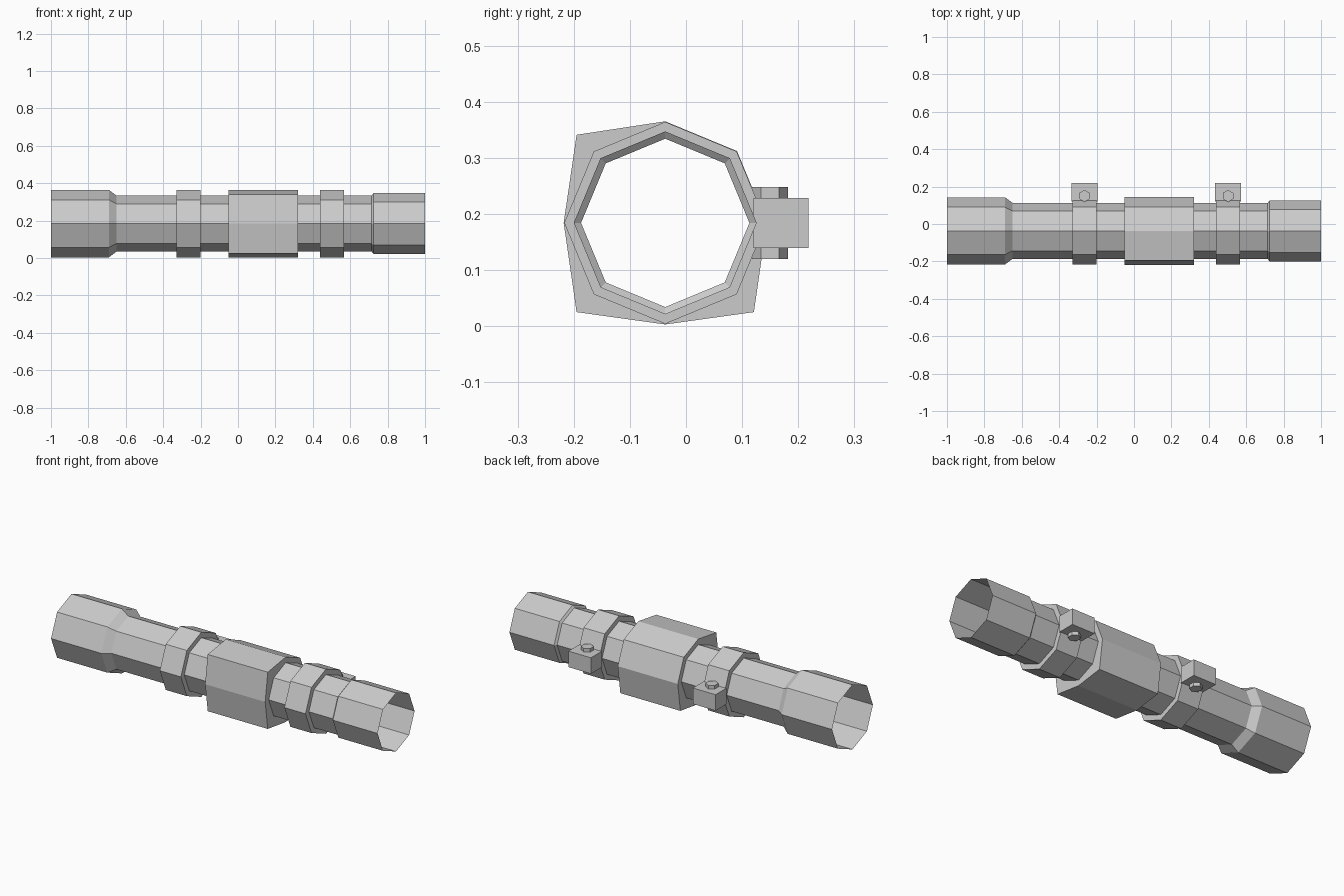
import bpy, bmesh
from math import sin, cos, tau

if "Cube" in bpy.data.objects:
    bpy.data.objects.remove(bpy.data.objects["Cube"])

CY, CZ = -0.037, 0.184  # tube axis


def octagon(r):
    return [(CY + r * cos(i * tau / 8), CZ + r * sin(i * tau / 8)) for i in range(8)]


def loft(name, stations):
    """Skin a list of (x, section) stations without end caps."""
    bm = bmesh.new()
    rings = [[bm.verts.new((x, y, z)) for y, z in sec] for x, sec in stations]
    for a, b in zip(rings, rings[1:]):
        n = len(a)
        for i in range(n):
            j = (i + 1) % n
            bm.faces.new((a[i], a[j], b[j], b[i]))
    # sections run counter-clockwise about +x, so flip to face outward
    return finish(name, bm)


def finish(name, bm):
    me = bpy.data.meshes.new(name)
    bm.to_mesh(me)
    bm.free()
    ob = bpy.data.objects.new(name, me)
    bpy.context.collection.objects.link(ob)
    return ob


def collar(name, x0, x1, section):
    inner = octagon(0.15)
    return loft(name, [(x0, inner), (x0, section), (x1, section), (x1, inner)])


# Open octagonal tube with flared front bell and stepped eyepiece
loft("scope_tube", [(x, octagon(r)) for x, r in (
    (-1, 0.18), (-0.69, 0.18), (-0.65, 0.15),
    (0.715, 0.15), (0.725, 0.163), (1, 0.163))])

# Central housing: octagon with three corners pulled out square
housing = octagon(0.181)
housing[3] = (-0.195, 0.341)
housing[5] = (-0.195, 0.025)
housing[7] = (0.121, 0.025)
collar("adjustment_housing", -0.05, 0.32, housing)

# Two mounting rings, each with a clamp block and a hex bolt
for label, x in (("front", -0.265), ("rear", 0.503)):
    collar(label + "_ring", x - 0.065, x + 0.065, octagon(0.18))

    bm = bmesh.new()
    bmesh.ops.create_cube(bm, size=1)
    bmesh.ops.scale(bm, vec=(0.14, 0.098, 0.089), verts=bm.verts)
    bmesh.ops.translate(bm, vec=(x, 0.169, 0.184), verts=bm.verts)
    finish(label + "_clamp_block", bm)

    bm = bmesh.new()
    hexagon = [bm.verts.new((x + 0.032 * sin(i * tau / 6), 0.15 + 0.032 * cos(i * tau / 6), 0.12))
               for i in range(6)]
    face = bm.faces.new(hexagon)
    top = bmesh.ops.extrude_face_region(bm, geom=[face], use_keep_orig=True)["geom"]
    bmesh.ops.translate(bm, vec=(0, 0, 0.128),
                        verts=[g for g in top if isinstance(g, bmesh.types.BMVert)])
    bmesh.ops.recalc_face_normals(bm, faces=bm.faces)
    finish(label + "_clamp_bolt", bm)
